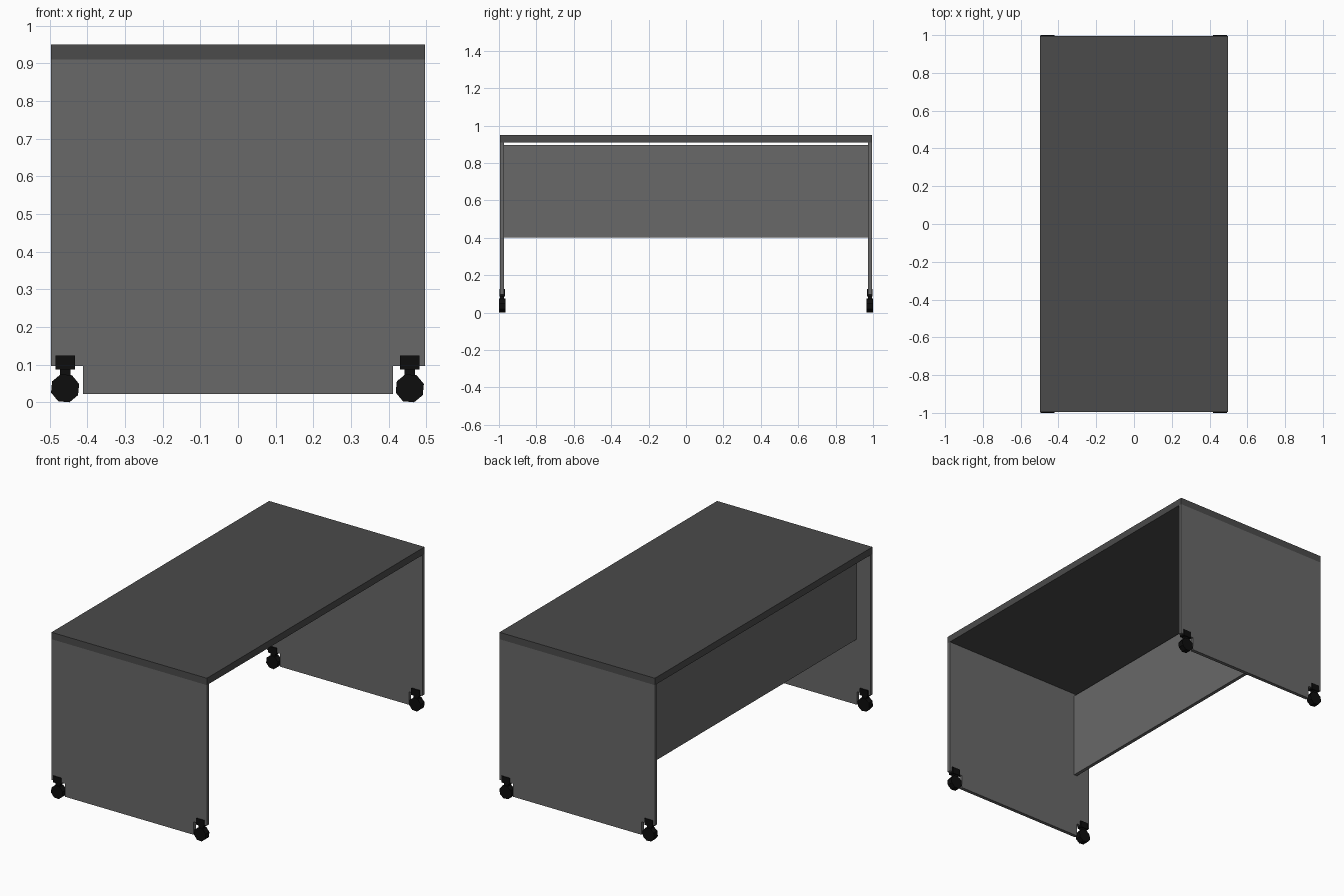
import bpy, bmesh, math
from mathutils import Matrix

if "Cube" in bpy.data.objects:
    bpy.data.objects.remove(bpy.data.objects["Cube"])


def material(name, v):
    m = bpy.data.materials.new(name)
    m.diffuse_color = (v, v, v, 1)
    m.use_nodes = True
    m.node_tree.nodes["Principled BSDF"].inputs["Base Color"].default_value = m.diffuse_color
    return m


TOP = material("dark_grey", 0.07)
PANEL = material("mid_grey", 0.14)
BLACK = material("black", 0.004)


def finish(name, bm, mat):
    bmesh.ops.recalc_face_normals(bm, faces=bm.faces)
    me = bpy.data.meshes.new(name)
    bm.to_mesh(me)
    bm.free()
    me.materials.append(mat)
    ob = bpy.data.objects.new(name, me)
    bpy.context.collection.objects.link(ob)
    return ob


def add_box(bm, x0, x1, y0, y1, z0, z1):
    mat = Matrix.Translation(((x0 + x1) / 2, (y0 + y1) / 2, (z0 + z1) / 2))
    mat = mat @ Matrix.Diagonal((x1 - x0, y1 - y0, z1 - z0, 1))
    bmesh.ops.create_cube(bm, size=1, matrix=mat)


def box(name, mat, *dims):
    bm = bmesh.new()
    add_box(bm, *dims)
    return finish(name, bm, mat)


# Table top and modesty panel between the ends
box("desk_top", TOP, -0.497, 0.497, -0.994, 0.994, 0.91, 0.95)
box("modesty_panel", PANEL, -0.41, -0.39, -0.974, 0.974, 0.40, 0.897)

# End panels, bottom corners notched for the castors
half = [(0.412, 0.022), (0.412, 0.097), (0.497, 0.097), (0.497, 0.91)]
outline = half + [(-x, z) for x, z in reversed(half)]
for label, y in (("front", -0.994), ("back", 0.974)):
    bm = bmesh.new()
    face = bm.faces.new([bm.verts.new((x, y, z)) for x, z in outline])
    ext = bmesh.ops.extrude_face_region(bm, geom=[face])
    verts = [g for g in ext["geom"] if isinstance(g, bmesh.types.BMVert)]
    bmesh.ops.translate(bm, verts=verts, vec=(0, 0.02, 0))
    finish(label + "_end_panel", bm, PANEL)

# Castors: bracket, stem and low-poly wheel
for yl, y in (("front", -0.983), ("back", 0.983)):
    for xl, x in (("left", -0.459), ("right", 0.456)):
        bm = bmesh.new()
        add_box(bm, x - 0.026, x + 0.026, y - 0.015, y + 0.015, 0.087, 0.125)
        add_box(bm, x - 0.014, x + 0.014, y - 0.010, y + 0.010, 0.055, 0.09)
        finish(f"{yl}_{xl}_castor_bracket", bm, BLACK)
        bm = bmesh.new()
        rot = (Matrix.Translation((x, y, 0.0375)) @ Matrix.Rotation(math.radians(-17), 4, 'Y')
               @ Matrix.Rotation(math.pi / 2, 4, 'X'))
        bmesh.ops.create_cone(bm, cap_ends=True, segments=8, radius1=0.039,
                              radius2=0.039, depth=0.034, matrix=rot)
        finish(f"{yl}_{xl}_castor_wheel", bm, BLACK)
